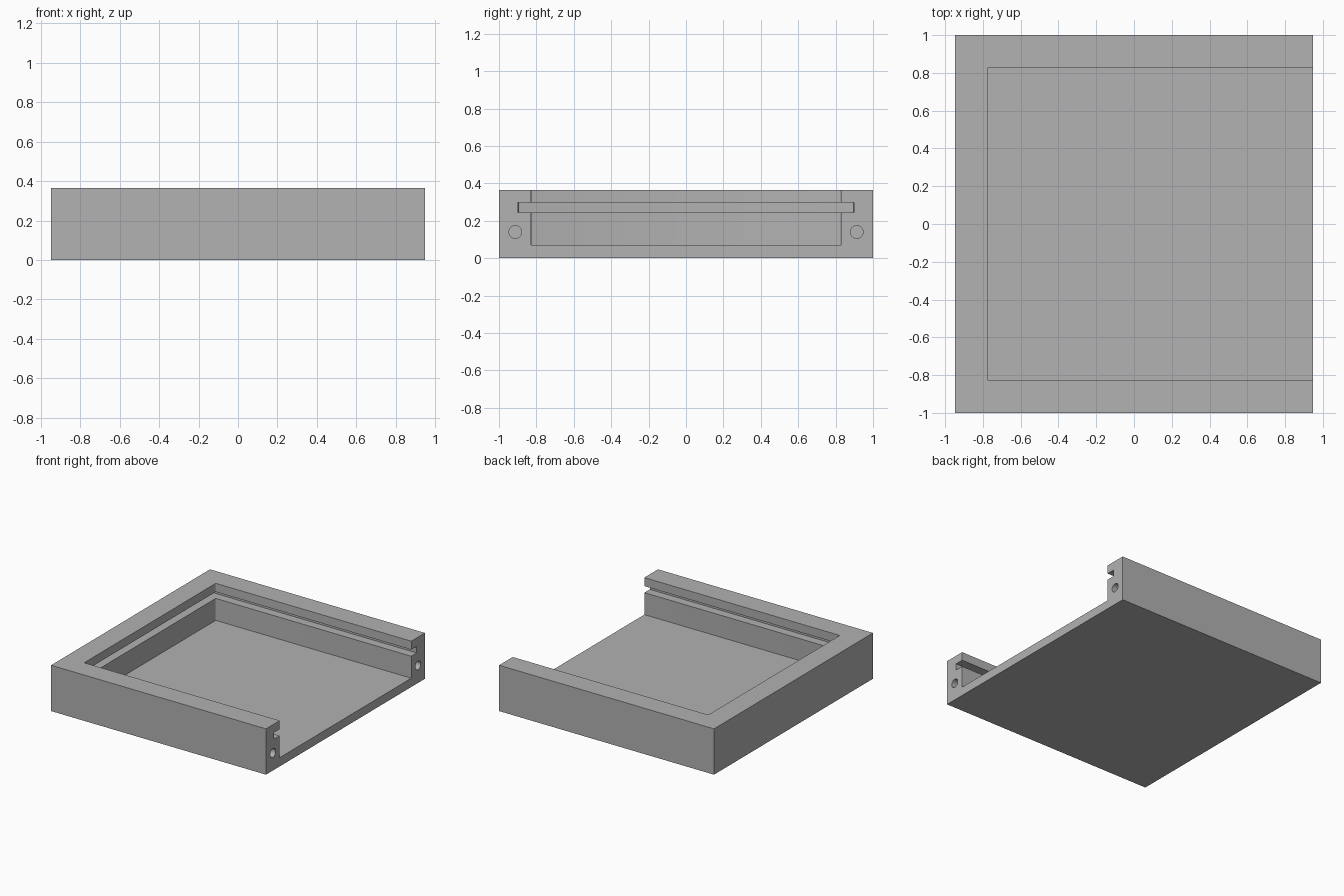
import bpy
import bmesh
from math import radians
from mathutils import Matrix, Vector

cube = bpy.data.objects.get("Cube")
if cube:
    bpy.data.objects.remove(cube, do_unlink=True)

LENGTH, WIDTH, HEIGHT = 1.894, 2.0, 0.365
END = LENGTH / 2      # open end of the tray
OVERCUT = 0.1         # how far cutters pass the outer surface
HOLE_DEPTH = 0.3

grey = bpy.data.materials.new("plain grey")
grey.use_nodes = True
colour = (0.445, 0.445, 0.445, 1)
grey.diffuse_color = colour
grey.node_tree.nodes["Principled BSDF"].inputs["Base Color"].default_value = colour


def add_object(name, bm):
    mesh = bpy.data.meshes.new(name)
    bmesh.ops.recalc_face_normals(bm, faces=bm.faces)
    bm.to_mesh(mesh)
    bm.free()
    mesh.materials.append(grey)
    obj = bpy.data.objects.new(name, mesh)
    bpy.context.collection.objects.link(obj)
    return obj


def box(name, low, high, corner=0):
    """Box between two corners, with optional rounding of its upright edges."""
    low, high = Vector(low), Vector(high)
    size = high - low
    bm = bmesh.new()
    bmesh.ops.create_cube(bm, size=1, matrix=Matrix.Translation((low + high) / 2)
                          @ Matrix.Diagonal((*size, 1)))
    if corner:
        upright = [e for e in bm.edges
                   if abs(e.verts[0].co.z - e.verts[1].co.z) > size.z / 2]
        bmesh.ops.bevel(bm, geom=upright, offset=corner, segments=3,
                        profile=0.5, affect='EDGES')
    return add_object(name, bm)


def bore(name, y, z, radius):
    """Cylinder along x, entering from the open end."""
    bm = bmesh.new()
    centre = END + (OVERCUT - HOLE_DEPTH) / 2
    bmesh.ops.create_cone(bm, cap_ends=True, segments=32, radius1=radius,
                          radius2=radius, depth=HOLE_DEPTH + OVERCUT,
                          matrix=Matrix.Translation((centre, y, z))
                          @ Matrix.Rotation(radians(90), 4, 'Y'))
    return add_object(name, bm)


# Solid block of the tray
tray = box("tray", (-END, -WIDTH / 2, 0), (END, WIDTH / 2, HEIGHT))

# Cavity, open at the top and one end; lid groove round three walls; screw holes
out = END + OVERCUT
cutters = [
    box("cavity_cutter", (-0.776, -0.828, 0.07), (out, 0.828, HEIGHT + OVERCUT), 0.008),
    box("groove_cutter", (-0.845, -0.897, 0.245), (out, 0.897, 0.297), 0.008),
    bore("left_hole_cutter", 0.913, 0.14, 0.034),
    bore("right_hole_cutter", -0.913, 0.14, 0.034),
]
for cutter in cutters:
    cutter.hide_render = True
    cut = tray.modifiers.new(cutter.name, 'BOOLEAN')
    cut.operation = 'DIFFERENCE'
    cut.solver = 'EXACT'
    cut.object = cutter

# Bake the cuts and drop the cutters
bpy.context.view_layer.update()
graph = bpy.context.evaluated_depsgraph_get()
carved = bpy.data.meshes.new_from_object(tray.evaluated_get(graph))
tray.modifiers.clear()
tray.data = carved
carved.materials.clear()
carved.materials.append(grey)
for polygon in carved.polygons:
    polygon.material_index = 0
for cutter in cutters:
    bpy.data.objects.remove(cutter, do_unlink=True)

# Smooth the holes and rounded corners, keep the edges crisp
bpy.ops.object.select_all(action='DESELECT')
tray.select_set(True)
bpy.context.view_layer.objects.active = tray
bpy.ops.object.shade_smooth_by_angle(angle=radians(35))
